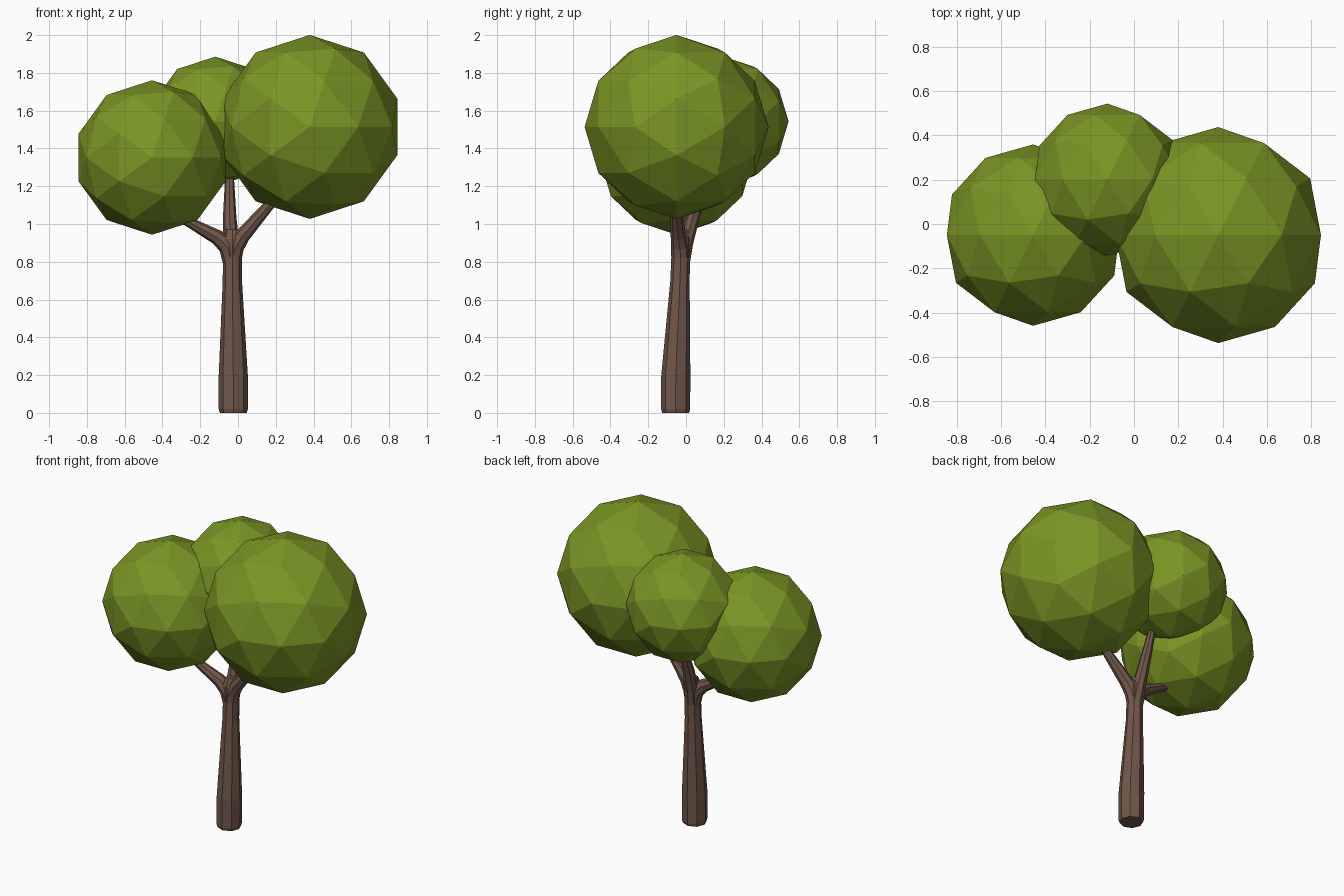
import bpy, bmesh, math
from mathutils import Vector

if "Cube" in bpy.data.objects:
    bpy.data.objects.remove(bpy.data.objects["Cube"])


def material(name, rgb):
    m = bpy.data.materials.new(name)
    m.diffuse_color = (*rgb, 1)
    m.use_nodes = True
    m.node_tree.nodes["Principled BSDF"].inputs["Base Color"].default_value = m.diffuse_color
    return m


BARK = material("brown_bark", (0.165, 0.095, 0.067))
LEAF = material("leaf_green", (0.195, 0.305, 0.018))
SIDES = 8


def tube(name, path, flat_rings=False):
    """Capped eight-sided tube through (x, y, z, radius) points."""
    bm = bmesh.new()
    pts = [Vector(p[:3]) for p in path]
    rings = []
    for i, p in enumerate(path):
        d = pts[min(i + 1, len(pts) - 1)] - pts[max(i - 1, 0)]
        if flat_rings:
            d = Vector((0, 0, 1))
        q = Vector((0, 0, 1)).rotation_difference(d.normalized())
        ring = []
        for k in range(SIDES):
            a = 2 * math.pi * k / SIDES
            ring.append(bm.verts.new(
                pts[i] + q @ Vector((math.cos(a), math.sin(a), 0)) * p[3]))
        rings.append(ring)
    for lo, hi in zip(rings, rings[1:]):
        for k in range(SIDES):
            n = (k + 1) % SIDES
            bm.faces.new((lo[k], lo[n], hi[n], hi[k]))
    bm.faces.new(rings[0][::-1])
    bm.faces.new(rings[-1])
    mesh = bpy.data.meshes.new(name)
    bm.to_mesh(mesh)
    bm.free()
    mesh.materials.append(BARK)
    ob = bpy.data.objects.new(name, mesh)
    bpy.context.collection.objects.link(ob)


def foliage(name, centre, radius):
    """Low-poly leaf ball, its poles along y."""
    bpy.ops.mesh.primitive_ico_sphere_add(
        subdivisions=2, radius=radius, location=centre,
        rotation=(math.pi / 2, 0, 0))
    ob = bpy.context.object
    ob.name = name
    ob.data.materials.append(LEAF)


# Trunk, leaning slightly backwards and tapering
tube("trunk", [(-.025, -.055, 0, .071), (-.025, -.055, .02, .077),
               (-.025, -.054, .2, .077), (-.03, -.032, .7, .051),
               (-.03, -.028, .82, .05), (-.03, -.025, .92, .054),
               (-.03, -.02, .97, .035)], True)

# Three branches reaching into the leaf balls
tube("left_branch", [(-.035, -.028, .8, .046), (-.055, -.03, .88, .048),
                     (-.11, -.035, .93, .04), (-.25, -.045, 1.005, .027),
                     (-.4, -.05, 1.09, .022)])
tube("right_branch", [(-.03, -.028, .8, .046), (-.015, -.032, .88, .048),
                      (.025, -.04, .94, .041), (.165, -.055, 1.1, .028),
                      (.3, -.055, 1.25, .022)])
tube("back_branch", [(-.03, -.025, .8, .046), (-.037, -.005, .9, .043),
                     (-.044, .035, 1.03, .036), (-.045, .11, 1.24, .024),
                     (-.055, .14, 1.32, .02)])

# Leaf balls
foliage("right_foliage", (.38, -.05, 1.514), .487)
foliage("left_foliage", (-.455, -.05, 1.352), .409)
foliage("back_foliage", (-.12, .2, 1.543), .343)
